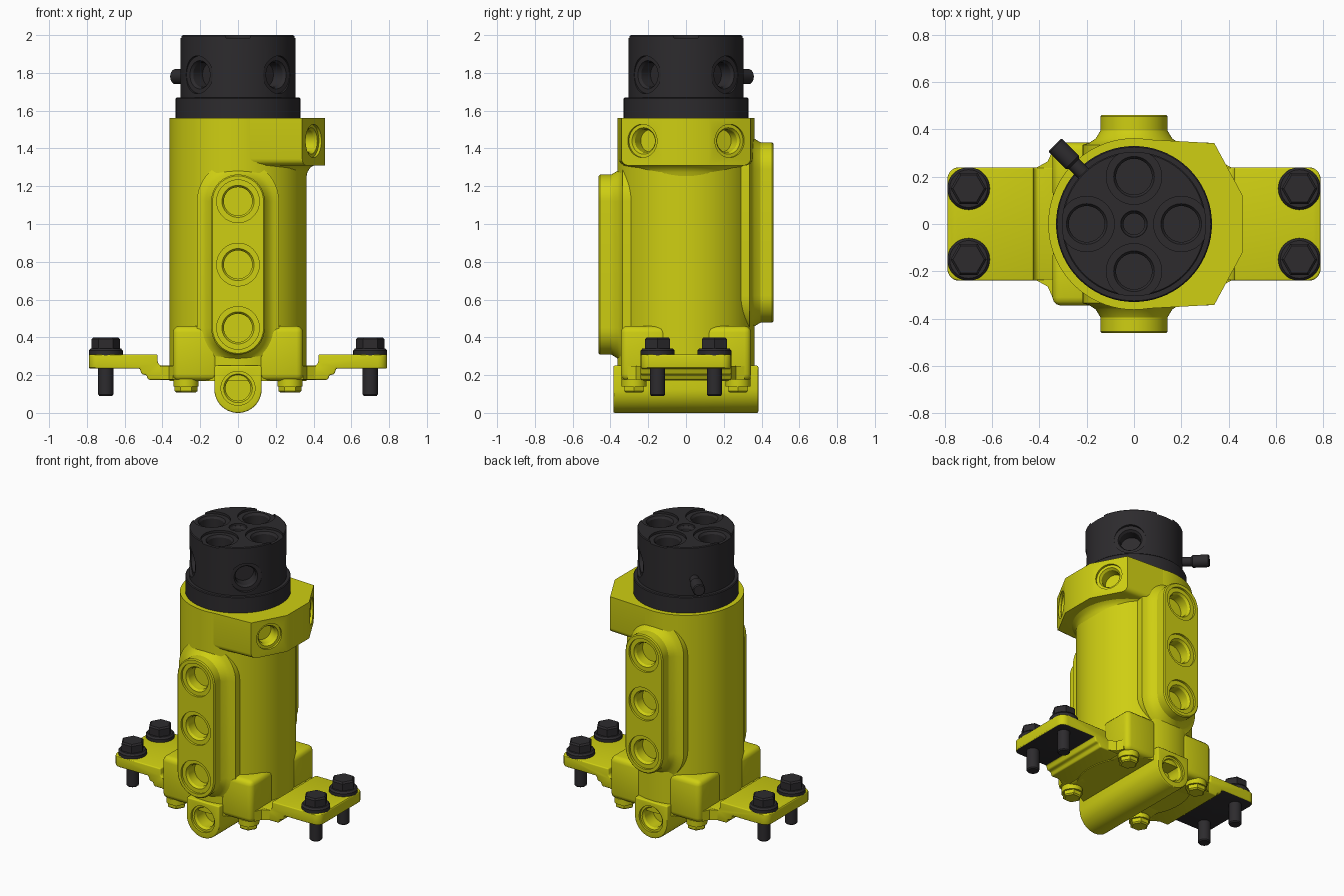
import bpy, bmesh
from math import sin, cos, pi, radians
from mathutils import Vector

if "Cube" in bpy.data.objects:
    bpy.data.objects.remove(bpy.data.objects["Cube"])


def material(name, rgb, rough):
    m = bpy.data.materials.new(name)
    m.use_nodes = True
    m.diffuse_color = (*rgb, 1)
    bsdf = m.node_tree.nodes["Principled BSDF"]
    bsdf.inputs["Base Color"].default_value = (*rgb, 1)
    bsdf.inputs["Roughness"].default_value = rough
    return m


YELLOW = material("yellow_paint", (0.62, 0.62, 0.006), 0.5)
BLACK = material("black_metal", (0.026, 0.024, 0.027), 0.5)


def loft(bm, rings):
    """Skin a list of equal-length point rings and cap both ends."""
    rows = [[bm.verts.new(p) for p in ring] for ring in rings]
    n = len(rows[0])
    for a, b in zip(rows, rows[1:]):
        for i in range(n):
            j = (i + 1) % n
            bm.faces.new((a[i], a[j], b[j], b[i]))
    bm.faces.new(rows[0][::-1])
    bm.faces.new(rows[-1])


def lathe(bm, profile, n=64, centre=(0, 0, 0)):
    c = Vector(centre)
    loft(bm, [[c + Vector((r * cos(2 * pi * i / n), r * sin(2 * pi * i / n), z))
               for i in range(n)] for r, z in profile])


def finish(name, bm, mat, bevel=0):
    bmesh.ops.recalc_face_normals(bm, faces=bm.faces[:])
    mesh = bpy.data.meshes.new(name)
    bm.to_mesh(mesh)
    bm.free()
    ob = bpy.data.objects.new(name, mesh)
    bpy.context.collection.objects.link(ob)
    mesh.materials.append(mat)
    if bevel:
        mod = ob.modifiers.new("edge", 'BEVEL')
        mod.width, mod.segments, mod.limit_method = bevel, 3, 'ANGLE'
        apply(ob, mod)
    return ob


def activate(ob):
    bpy.ops.object.select_all(action='DESELECT')
    ob.select_set(True)
    bpy.context.view_layer.objects.active = ob


def apply(ob, mod):
    activate(ob)
    bpy.ops.object.modifier_apply(modifier=mod.name)


def drill(ob, pos, normal, hole, face, depth=0.095):
    """Cut a spot-faced, chamfered port into ob."""
    bm = bmesh.new()
    lathe(bm, [(hole, -depth), (hole, -0.03), (hole + 0.01, -0.015),
               (face, -0.015), (face, 0.05)], 40)
    cutter = finish("port_cutter", bm, ob.data.materials[0])
    cutter.location = pos
    cutter.rotation_euler = Vector(normal).to_track_quat('Z', 'Y').to_euler()
    cutter.hide_render = True
    mod = ob.modifiers.new("port", 'BOOLEAN')
    mod.operation, mod.solver, mod.object = 'DIFFERENCE', 'EXACT', cutter
    apply(ob, mod)
    bpy.data.objects.remove(cutter)


# Main cylinder
bm = bmesh.new()
lathe(bm, [(0.363, 0.17), (0.363, 1.56)], 72)
finish("body_cylinder", bm, YELLOW)

# Front and back port strips with a flared root
for name, s, zc in (("front_port_strip", 1, 0.785), ("back_port_strip", -1, 0.955)):
    rings = []
    for depth, grow in ((0.25, 0.075), (0.335, 0.075), (0.345, 0.045), (0.362, 0.02),
                        (0.395, 0), (0.455, 0), (0.462, -0.007)):
        ring = []
        for end in (0, 1):
            for i in range(25):
                a = pi * (end + i / 24)
                v = zc + 0.335 * (1 - 2 * end) + (0.142 + grow) * sin(a)
                ring.append((s * (0.142 + grow) * cos(a), -s * depth, v))
        rings.append(ring)
    bm = bmesh.new()
    loft(bm, rings)
    strip = finish(name, bm, YELLOW)
    for k in (-1, 0, 1):
        drill(strip, (0, -s * 0.462, zc + k * 0.335), (0, -s, 0), 0.075, 0.113)

# Angular collar on the left side, with angled ports
outline = [(-0.02, 0.362), (0.34, 0.342), (0.46, 0.12)]
outline += [(x, -y) for x, y in reversed(outline)]
bm = bmesh.new()
loft(bm, [[(x, y, z) for x, y in outline] for z in (1.31, 1.56)])
low = [e for e in bm.edges if all(v.co.z < 1.4 for v in e.verts)
       and abs(e.verts[0].co.y + e.verts[1].co.y) > 0.6]
bmesh.ops.bevel(bm, geom=low, offset=0.035, segments=4, affect='EDGES', profile=0.5)
collar = finish("collar", bm, YELLOW)
for s in (1, -1):
    drill(collar, (0.4, s * 0.231, 1.44), (0.882, s * 0.47, 0), 0.06, 0.088)
bm = bmesh.new()
lathe(bm, [(0.3, 1.24), (0.308, 1.275), (0.322, 1.298), (0.345, 1.312)], 64, (0.06, 0, 0))
finish("collar_fillet", bm, YELLOW)

# Black cap with ports on top and around the side
bm = bmesh.new()
lathe(bm, [(0.33, 1.56), (0.33, 1.665), (0.325, 1.67), (0.305, 1.67),
           (0.305, 1.995), (0.3, 2.0)], 72)
cap = finish("cap", bm, BLACK)
for k in range(4):
    a = k * pi / 2
    drill(cap, (0.2 * cos(a), 0.2 * sin(a), 2), (0, 0, 1), 0.076, 0.117, 0.13)
drill(cap, (0, 0, 2), (0, 0, 1), 0.045, 0.056, 0.08)
for deg in (45, -45, -135):
    d = Vector((cos(radians(deg)), sin(radians(deg)), 0))
    drill(cap, d * 0.3 + Vector((0, 0, 1.79)), d, 0.065, 0.1, 0.1)

# Pin on the side of the cap
bm = bmesh.new()
lathe(bm, [(0.03, 0.27), (0.03, 0.36), (0.04, 0.37), (0.04, 0.468), (0.034, 0.474)], 24)
pin = finish("cap_pin", bm, BLACK)
pin.location.z = 1.78
pin.rotation_euler = Vector((-1, 1, 0)).to_track_quat('Z', 'Y').to_euler()


def box(name, lo, hi, bevel):
    bm = bmesh.new()
    loft(bm, [[(lo[0], lo[1], z), (hi[0], lo[1], z), (hi[0], hi[1], z), (lo[0], hi[1], z)]
              for z in (lo[2], hi[2])])
    return finish(name, bm, YELLOW, bevel)


# Base slab, corner bosses and their bolts
box("base_slab", (-0.335, -0.335, 0.175), (0.335, 0.335, 0.28), 0.03)
for sx in (1, -1):
    for sy in (1, -1):
        xs, ys = sorted((sx * 0.1, sx * 0.345)), sorted((sy * 0.1, sy * 0.345))
        box("corner_boss", (xs[0], ys[0], 0.17), (xs[1], ys[1], 0.46), 0.035)
        c = (sx * 0.275, sy * 0.275, 0)
        bm = bmesh.new()
        lathe(bm, [(0.066, 0.14), (0.066, 0.18)], 28, c)
        lathe(bm, [(0.05, 0.107), (0.06, 0.115), (0.06, 0.15)], 6, c)
        finish("base_bolt", bm, YELLOW)

# Rounded crossbar under the base
arc = [(0.125 * cos(pi + pi * i / 32), 0.125 + 0.125 * sin(pi + pi * i / 32)) for i in range(33)]
section = [(-0.125, 0.25)] + arc + [(0.125, 0.25)]
bm = bmesh.new()
loft(bm, [[(x, y, z) for x, z in section] for y in (-0.385, 0.383)])
bar = finish("crossbar", bm, YELLOW, 0.008)
for s in (1, -1):
    drill(bar, (0, s * 0.384, 0.13), (0, s, 0), 0.066, 0.09, 0.12)

# Stepped mounting brackets and their bolts
step = [(0.3, 0.25), (0.41, 0.25), (0.425, 0.265), (0.425, 0.31), (0.79, 0.31), (0.79, 0.235),
        (0.52, 0.235), (0.51, 0.205), (0.485, 0.2), (0.475, 0.175), (0.3, 0.175)]
for side, s in (("left", 1), ("right", -1)):
    bm = bmesh.new()
    loft(bm, [[(s * x, y, z) for x, z in step] for y in (-0.24, 0.24)])
    corners = [e for e in bm.edges if all(abs(v.co.x) > 0.78 for v in e.verts)
               and abs(e.verts[0].co.y - e.verts[1].co.y) < 0.01]
    bmesh.ops.bevel(bm, geom=corners, offset=0.05, segments=5, affect='EDGES', profile=0.5)
    bracket = finish(side + "_bracket", bm, YELLOW, 0.008)
    bracket.data.materials.append(BLACK)
    for f in bracket.data.polygons:
        if f.normal.z < -0.95 and abs(f.center.x) > 0.5:
            f.material_index = 1
    # Gusset where the bracket neck meets the base
    bm = bmesh.new()
    loft(bm, [[(s * 0.3, -0.31, z), (s * 0.345, -0.31, z), (s * 0.365, -0.265, z),
               (s * 0.41, -0.24, z), (s * 0.41, 0.24, z), (s * 0.365, 0.265, z),
               (s * 0.345, 0.31, z), (s * 0.3, 0.31, z)] for z in (0.178, 0.248)])
    finish(side + "_bracket_neck", bm, YELLOW)
    for y in (-0.15, 0.15):
        c = (s * 0.7, y, 0)
        bm = bmesh.new()
        lathe(bm, [(0.034, 0.09), (0.04, 0.097), (0.04, 0.3)], 24, c)
        lathe(bm, [(0.09, 0.305), (0.09, 0.33), (0.08, 0.342)], 36, c)
        lathe(bm, [(0.076, 0.335), (0.076, 0.39), (0.066, 0.4)], 6, c)
        finish(side + "_bracket_bolt", bm, BLACK)

# Smooth curved faces, keep hard edges
for ob in bpy.context.collection.objects:
    if ob.type == 'MESH' and ob.data.materials and ob.data.materials[0] in (YELLOW, BLACK):
        activate(ob)
        bpy.ops.object.shade_smooth_by_angle(angle=radians(30))
